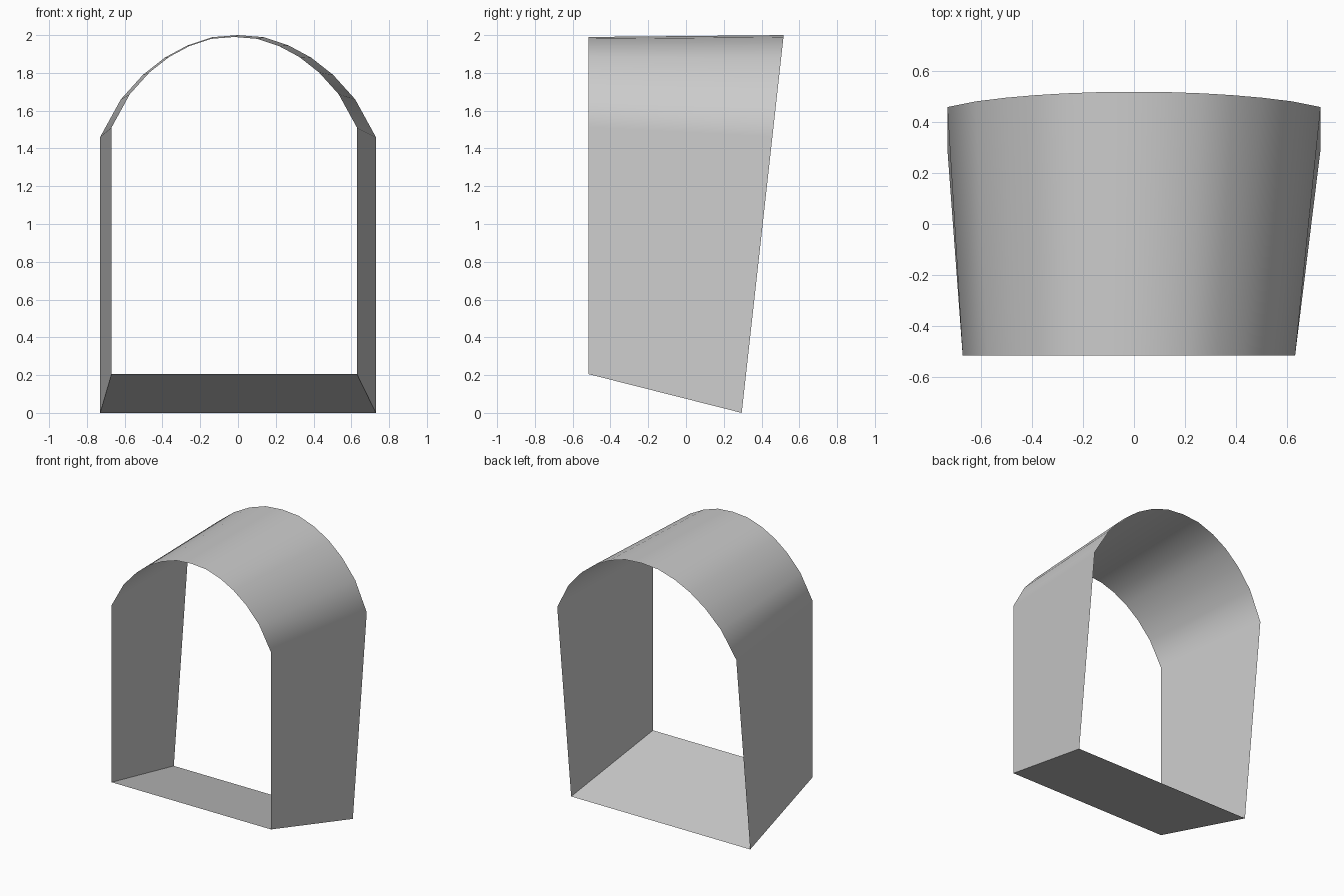
import bpy
import bmesh

cube = bpy.data.objects.get("Cube")
if cube:
    bpy.data.objects.remove(cube)

grey = bpy.data.materials.new("plain grey")
grey.use_nodes = True
colour = (0.6, 0.6, 0.6, 1)
grey.diffuse_color = colour
grey.node_tree.nodes["Principled BSDF"].inputs["Base Color"].default_value = colour

# Half of the arch, from the spring line to the crown: (width share, rise share)
HALF_ARCH = [(1, 0), (0.85, 0.37), (0.69, 0.61), (0.53, 0.78),
             (0.365, 0.90), (0.185, 0.98), (0, 1)]


def arch_outline(centre, half_width, base, spring, crown, depth_at):
    """Outline from the right foot, over the arch, to the left foot."""
    arch = [(-w, r) for w, r in HALF_ARCH] + [(w, r) for w, r in HALF_ARCH[-2::-1]]
    points = [(-1, base)] + [(w, spring + r * (crown - spring)) for w, r in arch] + [(1, base)]
    return [(centre + w * half_width, depth_at(z), z) for w, z in points]


# Upright front opening, and a larger back opening that leans outward
front = arch_outline(-0.02, 0.65, 0.205, 1.51, 1.99, lambda z: -0.515)
back = arch_outline(0, 0.73, 0, 1.46, 2.0, lambda z: 0.295 + 0.111 * z)


def add_sheet(name, front_pts, back_pts):
    """Single-sided sheet stretched between two open outlines."""
    bm = bmesh.new()
    a = [bm.verts.new(p) for p in front_pts]
    b = [bm.verts.new(p) for p in back_pts]
    for i in range(len(a) - 1):
        bm.faces.new((a[i], a[i + 1], b[i + 1], b[i]))
    bm.normal_update()
    mesh = bpy.data.meshes.new(name)
    bm.to_mesh(mesh)
    bm.free()
    mesh.materials.append(grey)
    obj = bpy.data.objects.new(name, mesh)
    bpy.context.collection.objects.link(obj)
    return obj


# Walls and vault, smooth across the spring line
vault = add_sheet("arched_wall", front, back)
for poly in vault.data.polygons:
    poly.use_smooth = True
weighted = vault.modifiers.new("flat walls", "WEIGHTED_NORMAL")
weighted.weight = 100

# Sloping floor between the feet
add_sheet("floor", [front[-1], front[0]], [back[-1], back[0]])
